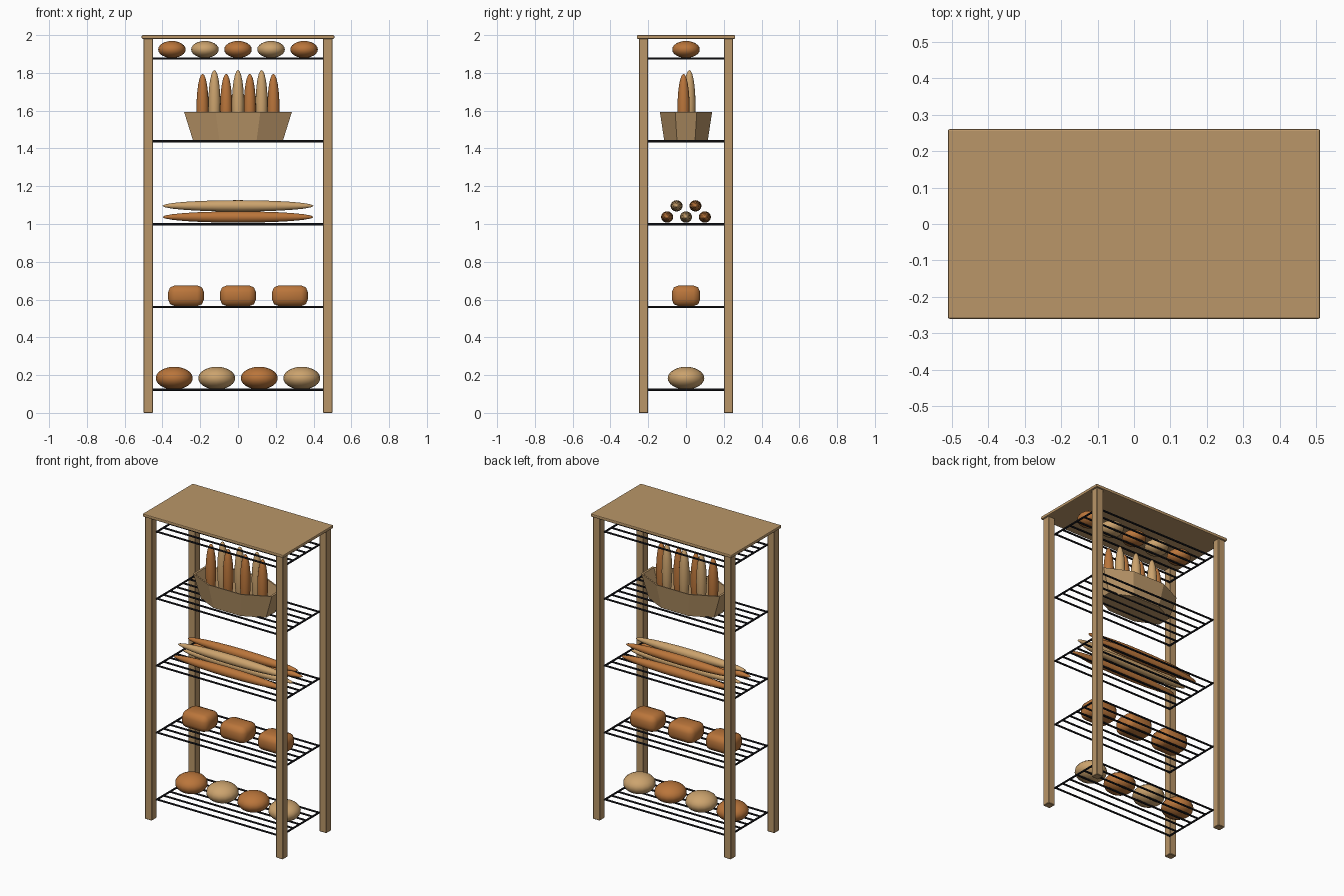
import bpy, bmesh, math
from mathutils import Matrix, Vector

if "Cube" in bpy.data.objects:
    bpy.data.objects.remove(bpy.data.objects["Cube"])


def material(name, srgb):
    m = bpy.data.materials.new(name)
    lin = [c / 12.92 if c < 0.04 else ((c + 0.055) / 1.055) ** 2.4 for c in srgb]
    m.diffuse_color = (*lin, 1)
    m.use_nodes = True
    m.node_tree.nodes["Principled BSDF"].inputs["Base Color"].default_value = m.diffuse_color
    return m


WOOD = material("wood", (0.73, 0.59, 0.41))
METAL = material("dark metal", (0.11, 0.11, 0.13))
BROWN = material("brown crust", (0.73, 0.46, 0.23))
PALE = material("pale crust", (0.80, 0.64, 0.43))


def finish(name, bm, mat, smooth=False):
    bmesh.ops.recalc_face_normals(bm, faces=bm.faces)
    for f in bm.faces:
        f.smooth = smooth
    me = bpy.data.meshes.new(name)
    bm.to_mesh(me)
    bm.free()
    me.materials.append(mat)
    ob = bpy.data.objects.new(name, me)
    bpy.context.collection.objects.link(ob)
    return ob


def box(name, centre, size, mat, bevel, segments=1, smooth=False):
    bm = bmesh.new()
    bmesh.ops.create_cube(bm, size=1, matrix=Matrix.Translation(centre) @ Matrix.Diagonal((*size, 1)))
    bmesh.ops.bevel(bm, geom=bm.edges[:], offset=bevel, segments=segments,
                    profile=0.5, affect='EDGES')
    return finish(name, bm, mat, smooth)


def ellipsoid(name, centre, radii, mat, axis='Z'):
    bm = bmesh.new()
    turn = Matrix.Rotation(math.pi / 2, 4, 'Y') if axis == 'X' else Matrix.Identity(4)
    bmesh.ops.create_uvsphere(bm, u_segments=16, v_segments=12, radius=1,
                              matrix=Matrix.Translation(centre) @ Matrix.Diagonal((*radii, 1)) @ turn)
    return finish(name, bm, mat, True)


def add_rod(bm, a, b, r=0.006):
    a, b = Vector(a), Vector(b)
    d = b - a
    rot = d.to_track_quat('Z', 'Y').to_matrix().to_4x4()
    bmesh.ops.create_cone(bm, cap_ends=True, segments=8, radius1=r, radius2=r, depth=d.length,
                          matrix=Matrix.Translation((a + b) / 2) @ rot)


# Wooden frame
box("top_board", (0, 0, 1.99), (1.02, 0.52, 0.02), WOOD, 0.005, 2)
for x in (-1, 1):
    for y in (-1, 1):
        box("post", (x * 0.475, y * 0.225, 0.991), (0.05, 0.05, 1.982), WOOD, 0.003)

# Wire shelves
LEVELS = [0.122 + 0.4385 * i for i in range(5)]
for z in LEVELS:
    bm = bmesh.new()
    for i in range(7):
        y = -0.2 + 0.4 * i / 6
        add_rod(bm, (-0.45, y, z), (0.45, y, z))
    for x in (-0.447, 0.447):
        add_rod(bm, (x, -0.205, z), (x, 0.205, z))
    finish("wire_shelf", bm, METAL, False)

# Round loaves on the bottom shelf
for i in range(4):
    ellipsoid("round_loaf", (-0.3375 + 0.225 * i, 0, 0.184), (0.098, 0.097, 0.06), (BROWN, PALE)[i % 2])

# Tin loaves on the second shelf
for x in (-0.275, 0, 0.275):
    box("tin_loaf", (x, 0, 0.62), (0.19, 0.15, 0.11), BROWN, 0.036, 2, True)

# Stacked baguettes on the third shelf
for y, z, mat in ((-0.1, 1.037, BROWN), (0, 1.037, PALE), (0.1, 1.037, BROWN),
                  (-0.05, 1.096, PALE), (0.05, 1.096, BROWN)):
    ellipsoid("baguette", (0, y, z), (0.4, 0.032, 0.03), mat, 'X')

# Open eight-sided basket: (scale, z) rings from outer floor over the rim to inner floor
bm = bmesh.new()
rings = []
for s, z in ((0.83, 1.437), (1.0, 1.592), (0.95, 1.592), (0.79, 1.452)):
    k = s / math.cos(math.pi / 8)
    rings.append([bm.verts.new((0.285 * k * math.cos((j + 0.5) * math.pi / 4),
                                0.138 * k * math.sin((j + 0.5) * math.pi / 4), z)) for j in range(8)])
for lo, hi in zip(rings, rings[1:]):
    for j in range(8):
        bm.faces.new((lo[j], lo[(j + 1) % 8], hi[(j + 1) % 8], hi[j]))
bm.faces.new(rings[0])
bm.faces.new(rings[-1])
finish("basket", bm, WOOD)

# Baguettes standing in the basket
for i in range(7):
    pale = i % 2
    ellipsoid("standing_baguette", (-0.1875 + 0.0625 * i, 0.018 if pale else -0.013, 1.635 if pale else 1.615),
              (0.032, 0.032, 0.18), PALE if pale else BROWN)

# Rolls on the top shelf
for i in range(5):
    ellipsoid("roll", (-0.35 + 0.175 * i, 0, 1.924), (0.073, 0.073, 0.045), (BROWN, PALE)[i % 2])
